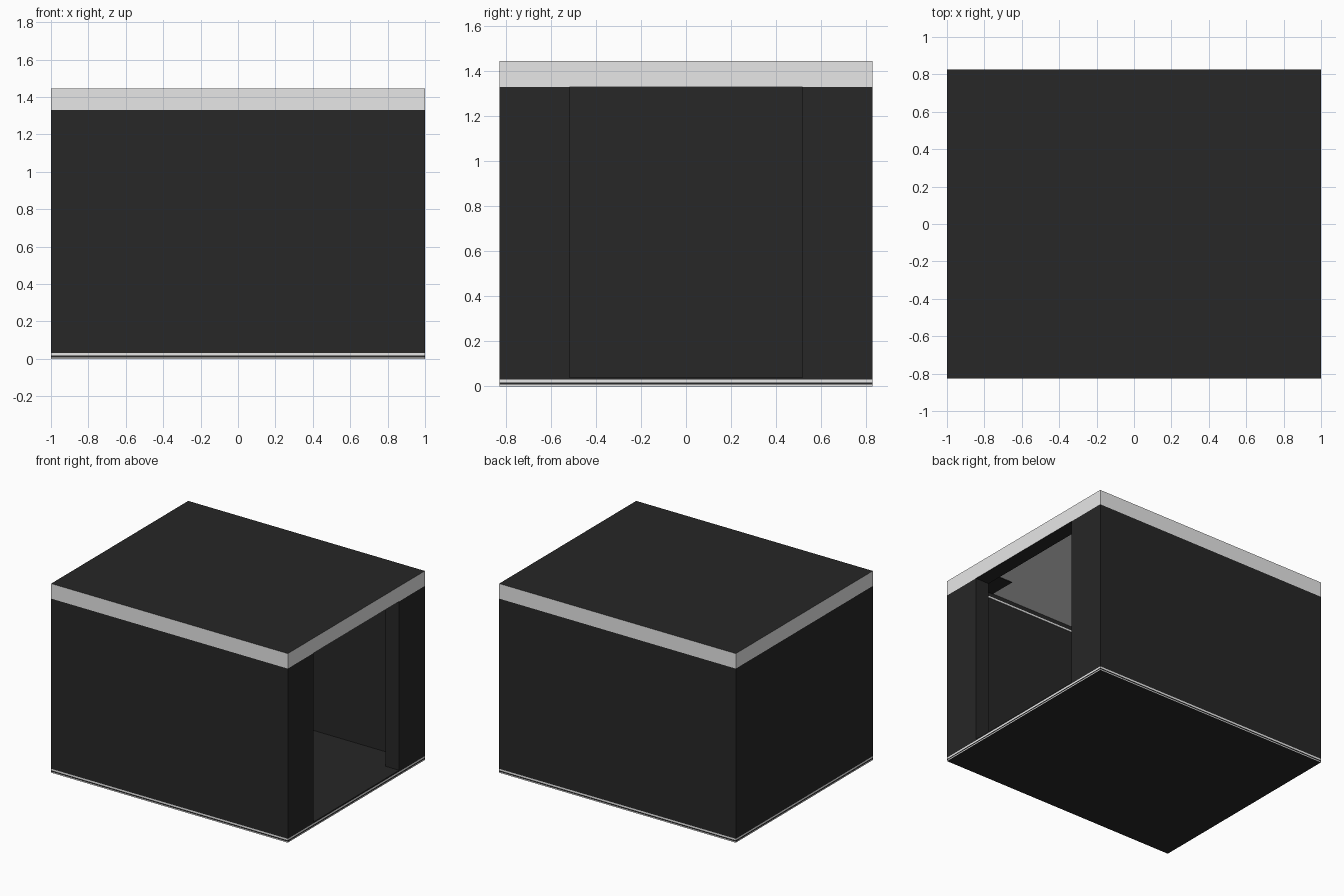
import bpy
import bmesh
from mathutils import Vector

cube = bpy.data.objects.get("Cube")
if cube:
    bpy.data.objects.remove(cube, do_unlink=True)


def make_material(name, value):
    mat = bpy.data.materials.new(name)
    mat.use_nodes = True
    colour = (value, value, value, 1)
    mat.diffuse_color = colour
    mat.node_tree.nodes["Principled BSDF"].inputs["Base Color"].default_value = colour
    return mat


DARK, LIGHT = 0, 1
materials = [make_material("charcoal", 0.02), make_material("pale_grey", 0.8)]


def box(name, x, y, z, rule=lambda normal: DARK):
    """Box between (min, max) pairs; rule picks each face colour from its normal."""
    low, high = (Vector(corner) for corner in zip(x, y, z))
    bm = bmesh.new()
    bmesh.ops.create_cube(bm, size=1)
    bmesh.ops.scale(bm, vec=high - low, verts=bm.verts)
    bmesh.ops.translate(bm, vec=(low + high) / 2, verts=bm.verts)
    bm.normal_update()
    for face in bm.faces:
        face.material_index = rule(face.normal)
    mesh = bpy.data.meshes.new(name)
    bm.to_mesh(mesh)
    bm.free()
    for mat in materials:
        mesh.materials.append(mat)
    obj = bpy.data.objects.new(name, mesh)
    bpy.context.collection.objects.link(obj)
    return obj


def facing(*direction):
    return lambda n: LIGHT if n.dot(Vector(direction)) > 0.9 else DARK


def pale_sides(n):
    return LIGHT if abs(n.z) < 0.5 else DARK


def all_pale(n):
    return LIGHT


# Main dimensions
X, Y = 1.0, 0.827
T = 0.115
IX, IY = X - T, Y - T
DOOR = 0.517
FLOOR, EAVE, CEILING, TOP = 0.04, 1.33, 1.41, 1.445

# Striped base and floor
full_x, full_y = (-X, X), (-Y, Y)
box("base_lower_stripe", full_x, full_y, (0, 0.008), pale_sides)
box("base_middle", full_x, full_y, (0.008, 0.018))
box("base_upper_stripe", full_x, full_y, (0.018, 0.03), pale_sides)
box("floor", full_x, full_y, (0.03, FLOOR))

# Walls, with a wide doorway on one end
wall_z = (FLOOR, EAVE)
box("front_wall", full_x, (-Y, -IY), wall_z)
box("back_wall", full_x, (IY, Y), wall_z)
box("closed_end_wall", (-X, -IX), (-IY, IY), wall_z)
box("doorway_front_pier", (IX, X), (-IY, -DOOR), wall_z)
box("doorway_back_pier", (IX, X), (DOOR, IY), wall_z)

# Roof fascia, pale outside and dark within
def fascia(*outward):
    return lambda n: LIGHT if any(n.dot(Vector(d)) > 0.9 for d in outward) else DARK


ends = ((1, 0, 0), (-1, 0, 0))
fascia_z = (EAVE, CEILING)
box("front_fascia", full_x, (-Y, -IY), fascia_z, fascia((0, -1, 0), *ends))
box("back_fascia", full_x, (IY, Y), fascia_z, fascia((0, 1, 0), *ends))
box("closed_end_fascia", (-X, -IX), (-IY, IY), fascia_z, facing(-1, 0, 0))
box("doorway_fascia", (IX, X), (-IY, IY), fascia_z, facing(1, 0, 0))

# Roof slab: dark on top, pale edges and ceiling
box("roof", full_x, full_y, (CEILING, TOP),
    lambda n: DARK if n.z > 0.5 else LIGHT)

# Dark plate in the ceiling corner and a thin pale trim inside the roof
box("ceiling_corner_plate", (IX - 0.2, IX), (-IY, -IY + 0.21),
    (CEILING - 0.004, CEILING))
trim_z = (1.365, 1.378)
for side, label in ((-1, "front"), (1, "back")):
    box(label + "_inner_trim", (-IX, IX),
        sorted((side * IY, side * (IY - 0.003))), trim_z, all_pale)
